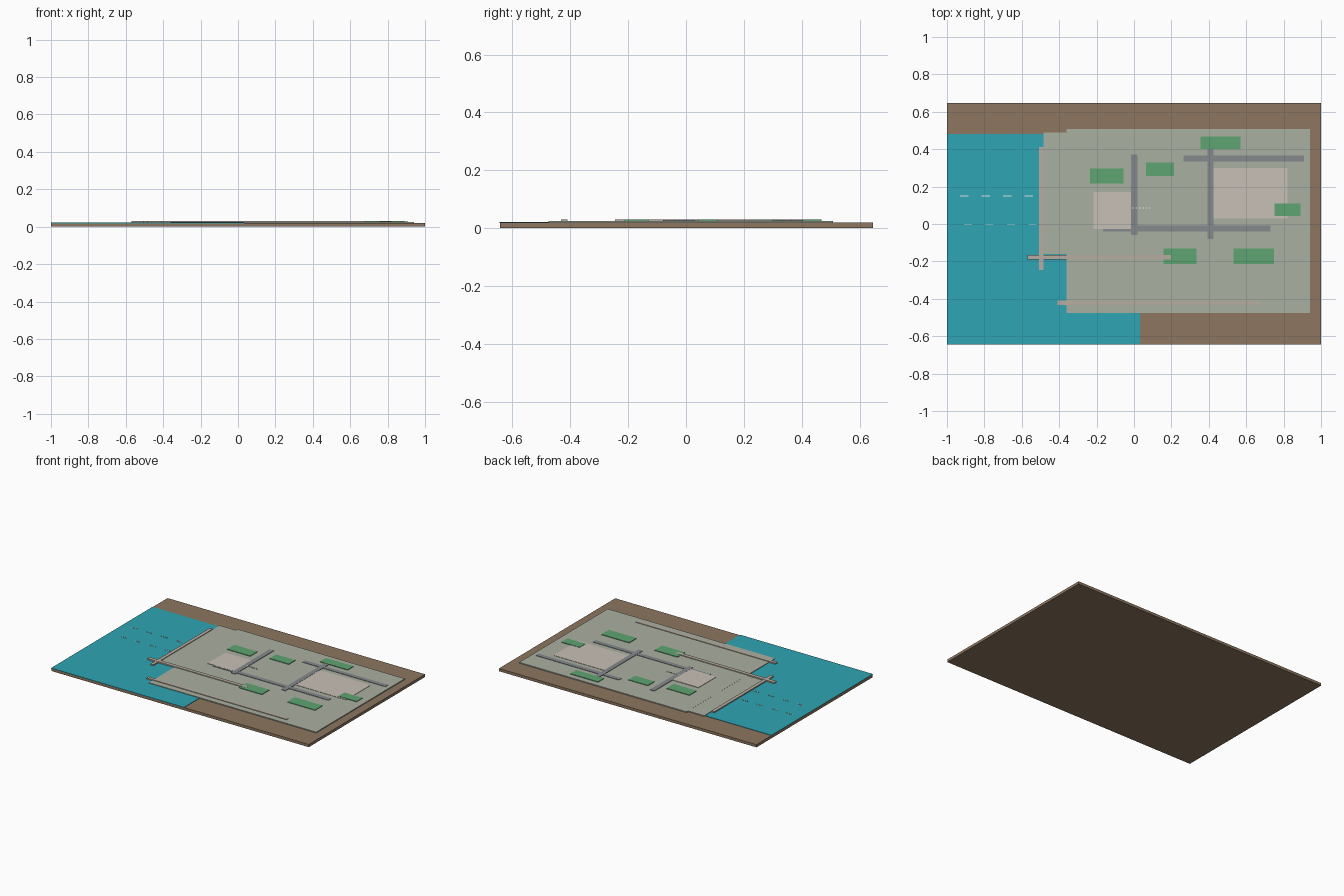
import bpy


def material(name, rgb):
    m = bpy.data.materials.new(name)
    lin = [(c / 255) ** 2.2 for c in rgb]
    m.diffuse_color = (*lin, 1)
    return m


EARTH = material("earth", (140, 117, 96))
WATER = material("water", (50, 163, 178))
PAVING = material("paving", (168, 174, 160))
PLAZA = material("plaza_stone", (198, 190, 180))
ROAD = material("asphalt", (132, 136, 140))
GRASS = material("grass", (95, 163, 112))
QUAY = material("quay_stone", (182, 172, 160))
WHITE = material("white_marking", (225, 235, 235))


def slab(name, x0, x1, y0, y1, z0, z1, mat):
    """Flat box given by its limits."""
    bpy.ops.mesh.primitive_cube_add(size=1, location=((x0 + x1) / 2, (y0 + y1) / 2, (z0 + z1) / 2))
    o = bpy.context.object
    o.name = name
    o.scale = (x1 - x0, y1 - y0, z1 - z0)
    bpy.ops.object.transform_apply(location=False, rotation=False, scale=True)
    o.data.materials.append(mat)
    return o


# Ground plate and harbour water
slab("base_plate", -1, 1, -0.643, 0.647, 0, 0.019, EARTH)
slab("harbour_water", -1, 0.032, -0.645, 0.48, 0.018, 0.0215, WATER)

# City ground: main block and the waterfront strip
slab("city_ground", -0.36, 0.94, -0.475, 0.508, 0.018, 0.0255, PAVING)
slab("waterfront_ground", -0.485, -0.355, -0.16, 0.49, 0.018, 0.025, PAVING)

# Plazas
slab("west_plaza", -0.216, -0.008, -0.028, 0.17, 0.025, 0.0285, PLAZA)
slab("east_plaza", 0.42, 0.82, 0.03, 0.30, 0.025, 0.0275, PLAZA)

# Roads
roads = [(-0.015, 0.019, -0.058, 0.372), (0.392, 0.425, -0.08, 0.41),
         (0.265, 0.91, 0.335, 0.366), (-0.165, 0.73, -0.04, -0.008)]
for i, r in enumerate(roads):
    slab(f"road_{i + 1}", *r, 0.025, 0.0285 + (0.0003 if i < 2 else -0.0003), ROAD)

# Parks
parks = [(-0.235, -0.057, 0.217, 0.297), (0.065, 0.214, 0.257, 0.33),
         (0.356, 0.57, 0.402, 0.468), (0.75, 0.89, 0.044, 0.11),
         (0.157, 0.335, -0.213, -0.13), (0.532, 0.748, -0.213, -0.13)]
for i, p in enumerate(parks):
    slab(f"park_{i + 1}", *p, 0.025, 0.0295, GRASS)

# Quay walls and piers
slab("west_quay", -0.509, -0.485, -0.246, 0.412, 0.02, 0.0295, QUAY)
slab("middle_pier", -0.57, 0.197, -0.191, -0.165, 0.02, 0.0302, QUAY)
slab("south_pier", -0.41, 0.68, -0.432, -0.409, 0.02, 0.0295, QUAY)

# Ripples on the water
for row, y in enumerate((0.15, -0.002)):
    for k in range(4):
        x = -0.93 + k * 0.115 + row * 0.02
        slab(f"ripple_{row}_{k}", x, x + 0.045, y - 0.002, y + 0.002, 0.021, 0.0235, WHITE)

# Painted dashes on the paving
for k in range(6):
    x = -0.012 + k * 0.019
    slab(f"crossing_dash_{k}", x, x + 0.009, 0.083, 0.087, 0.025, 0.0293, WHITE)
